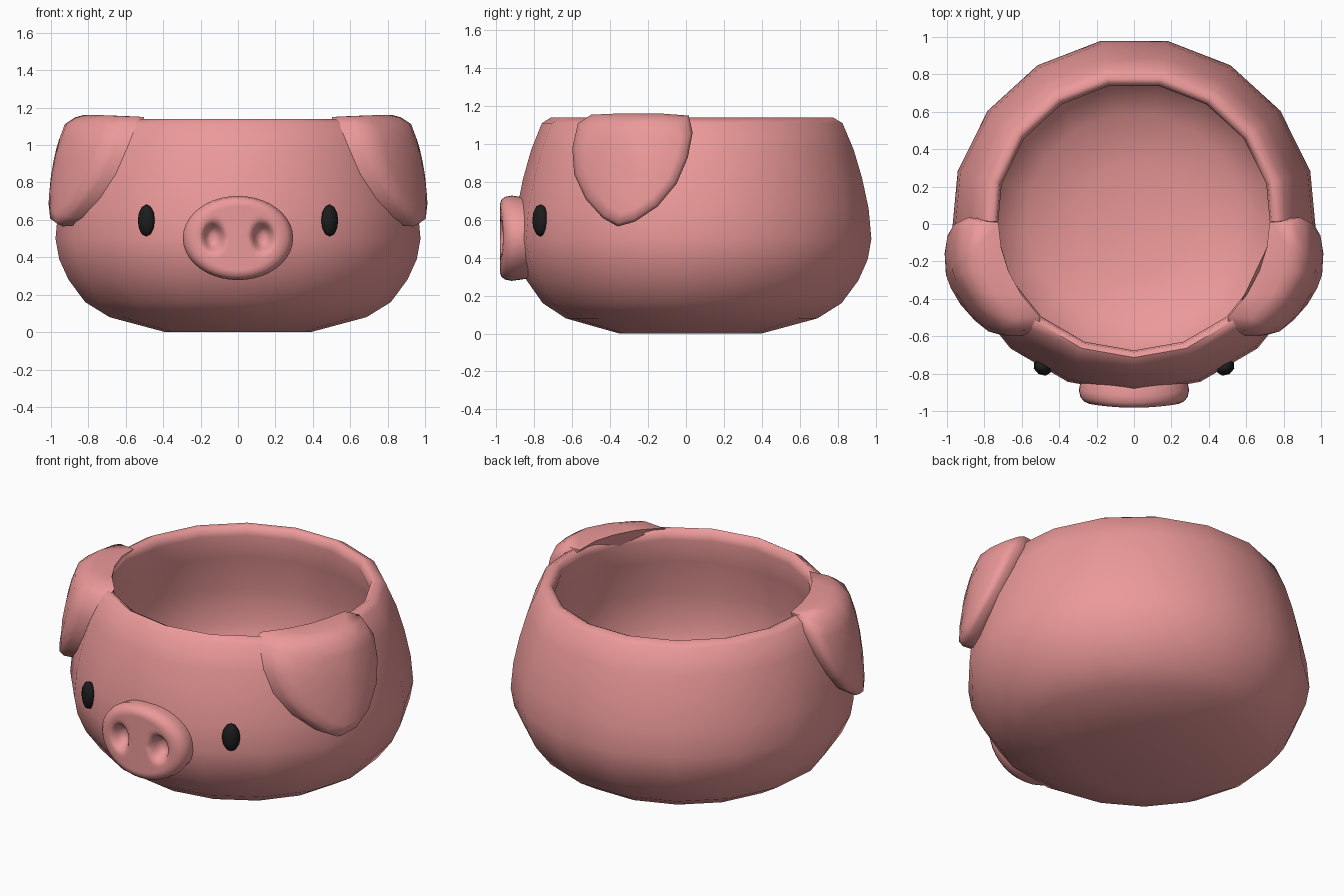
import bpy, bmesh, math
from math import sin, cos, pi, sqrt, exp

if "Cube" in bpy.data.objects:
    bpy.data.objects.remove(bpy.data.objects["Cube"])


def material(name, rgb):
    m = bpy.data.materials.new(name)
    m.diffuse_color = (*rgb, 1)
    m.use_nodes = True
    m.node_tree.nodes["Principled BSDF"].inputs["Base Color"].default_value = m.diffuse_color
    return m


PINK = material("pink", (0.84, 0.32, 0.32))
BLACK = material("black", (0.012, 0.012, 0.012))


def loft(name, rings, mat, angle=60):
    """Skin closed rings of equal length and cap both ends."""
    bm = bmesh.new()
    rows = [[bm.verts.new(p) for p in r] for r in rings]
    n = len(rows[0])
    for a, b in zip(rows, rows[1:]):
        for i in range(n):
            j = (i + 1) % n
            bm.faces.new((a[i], a[j], b[j], b[i]))
    bm.faces.new(rows[0])
    bm.faces.new(rows[-1])
    bmesh.ops.recalc_face_normals(bm, faces=bm.faces)
    me = bpy.data.meshes.new(name)
    bm.to_mesh(me)
    bm.free()
    ob = bpy.data.objects.new(name, me)
    bpy.context.collection.objects.link(ob)
    me.materials.append(mat)
    smooth(ob, angle)
    return ob


def smooth(ob, angle):
    bpy.ops.object.select_all(action='DESELECT')
    ob.select_set(True)
    bpy.context.view_layer.objects.active = ob
    bpy.ops.object.shade_smooth_by_angle(angle=math.radians(angle))


# Body: hollow bowl, 17 sides, slightly flattened towards the face
CY, FRONT = 0.015, 0.94
OUTER = [(0.39, 0), (0.69, 0.08), (0.82, 0.16), (0.91, 0.28), (0.96, 0.39),
         (0.98, 0.5), (0.965, 0.66), (0.93, 0.82), (0.885, 0.97),
         (0.825, 1.11), (0.775, 1.14)]
INNER = [(0.745, 1.125), (0.735, 1.08), (0.77, 0.93), (0.81, 0.72), (0.82, 0.5),
         (0.75, 0.32), (0.58, 0.2), (0.3, 0.13)]


def body_ring(r, z, n=17):
    pts = []
    for i in range(n):
        a = 2 * pi * i / n
        y = -r * cos(a)
        pts.append((r * sin(a), CY + y * (FRONT if y < 0 else 1), z))
    return pts


loft("bowl_body", [body_ring(r, z) for r, z in OUTER + INNER], PINK)


def body_x(y, z):
    """Half width of the body's outside at depth y and height z."""
    r = OUTER[-1][0]
    for (r0, z0), (r1, z1) in zip(OUTER, OUTER[1:]):
        if z0 <= z <= z1:
            r = r0 + (r1 - r0) * (z - z0) / (z1 - z0)
            break
    d = (y - CY) / (FRONT if y < CY else 1)
    return sqrt(max(r * r - d * d, 0))


# Ears: flaps that follow the body, outline given as (y, z)
EAR = [(-0.5, 1.155), (-0.57, 1.11), (-0.6, 0.98), (-0.59, 0.84), (-0.53, 0.71),
       (-0.44, 0.61), (-0.36, 0.565), (-0.27, 0.59), (-0.15, 0.67), (-0.05, 0.79),
       (0.01, 0.93), (0.035, 1.06), (0.015, 1.15), (-0.12, 1.16), (-0.25, 1.16),
       (-0.38, 1.16)]


def ear_ring(side, t, k, sink=0.0):
    pts = []
    for y, z in EAR:
        y, z = -0.28 + (y + 0.28) * t, 0.92 + (z - 0.92) * t
        back = min(max((y + 0.25) / 0.3, 0), 1)
        lift = (0.09 + 0.14 * max(z - 0.7, 0)) * (1 - 0.5 * back)
        pts.append((side * (body_x(y, z) + lift * k - sink), y, z))
    return pts


for side, label in ((-1, "left"), (1, "right")):
    loft(label + "_ear",
         [ear_ring(side, 0.98, 0, 0.05), ear_ring(side, 1, 0.55),
          ear_ring(side, 0.95, 0.92), ear_ring(side, 0.8, 1),
          ear_ring(side, 0.5, 1.02), ear_ring(side, 0.15, 1.02)], PINK, 75)

# Snout: rounded oval disc with two dimpled nostrils
def snout_ring(t, y0, n=40):
    pts = []
    for i in range(n):
        a = 2 * pi * i / n
        x, dz = 0.295 * t * cos(a), 0.225 * t * sin(a)
        y = y0 + 0.35 * x * x
        if y0 < -0.94:
            q = ((abs(x) - 0.132) / 0.05) ** 2 + ((dz - 0.005) / 0.068) ** 2
            y += 0.075 * exp(-q * q)
        pts.append((x, y, 0.503 + dz))
    return pts


loft("snout",
     [snout_ring(0.9, -0.78), snout_ring(0.97, -0.87), snout_ring(1, -0.92),
      snout_ring(0.97, -0.955), snout_ring(0.9, -0.975)]
     + [snout_ring(t / 20, -0.982) for t in range(16, 0, -1)], PINK, 80)

# Eyes: small faceted ovals
for side, label in ((-1, "left"), (1, "right")):
    bpy.ops.mesh.primitive_uv_sphere_add(
        segments=8, ring_count=6, location=(side * 0.49, -0.768, 0.597),
        rotation=(0, 0, side * 0.55))
    eye = bpy.context.object
    eye.name = label + "_eye"
    eye.scale = (0.052, 0.04, 0.085)
    eye.data.materials.append(BLACK)
    smooth(eye, 60)
